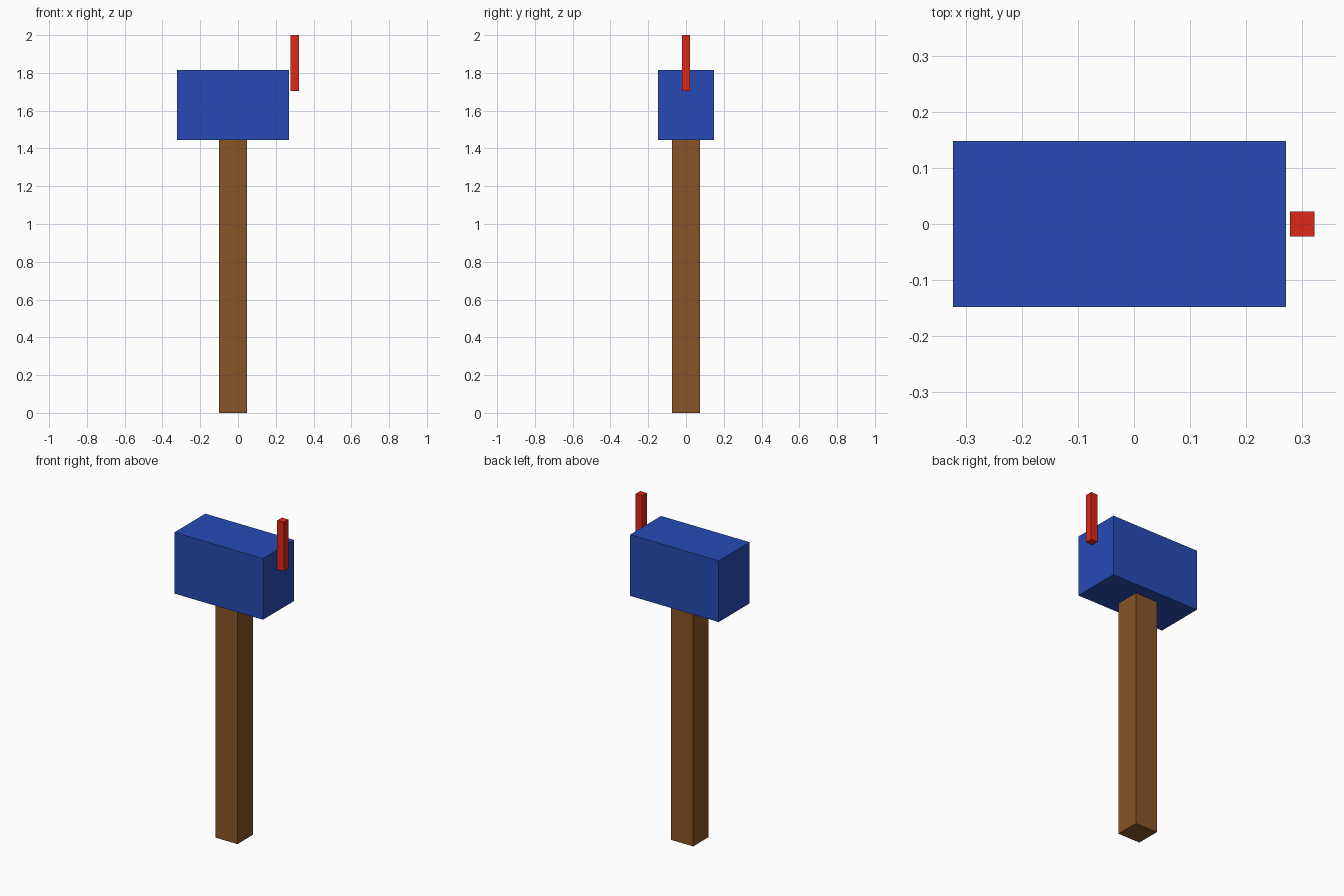
import bpy

# Remove the default cube
cube = bpy.data.objects.get("Cube")
if cube:
    bpy.data.objects.remove(cube, do_unlink=True)


def make_material(name, rgb):
    mat = bpy.data.materials.new(name)
    mat.use_nodes = True
    color = (*rgb, 1.0)
    mat.diffuse_color = color
    for node in mat.node_tree.nodes:
        if node.type == "BSDF_PRINCIPLED":
            node.inputs["Base Color"].default_value = color
    return mat


def make_box(name, center, size, mat):
    bpy.ops.mesh.primitive_cube_add(size=1, location=center)
    obj = bpy.context.object
    obj.name = name
    obj.data.name = name
    obj.scale = size
    bpy.ops.object.transform_apply(location=False, rotation=False, scale=True)
    obj.data.materials.append(mat)
    return obj


brown = make_material("brown_wood", (0.25, 0.09, 0.02))
blue = make_material("blue_paint", (0.02, 0.07, 0.46))
red = make_material("red_paint", (0.73, 0.02, 0.01))

AXIS_X = -0.026  # shared centre line of the post and the box

# Square post, its top let into the box
make_box("post", (AXIS_X, 0, 0.741), (0.148, 0.148, 1.482), brown)

# Mailbox body
make_box("mailbox_body", (AXIS_X, 0, 1.63), (0.593, 0.296, 0.37), blue)

# Raised flag standing just off the left end
make_box("flag", (0.3, 0, 1.852), (0.044, 0.044, 0.296), red)
